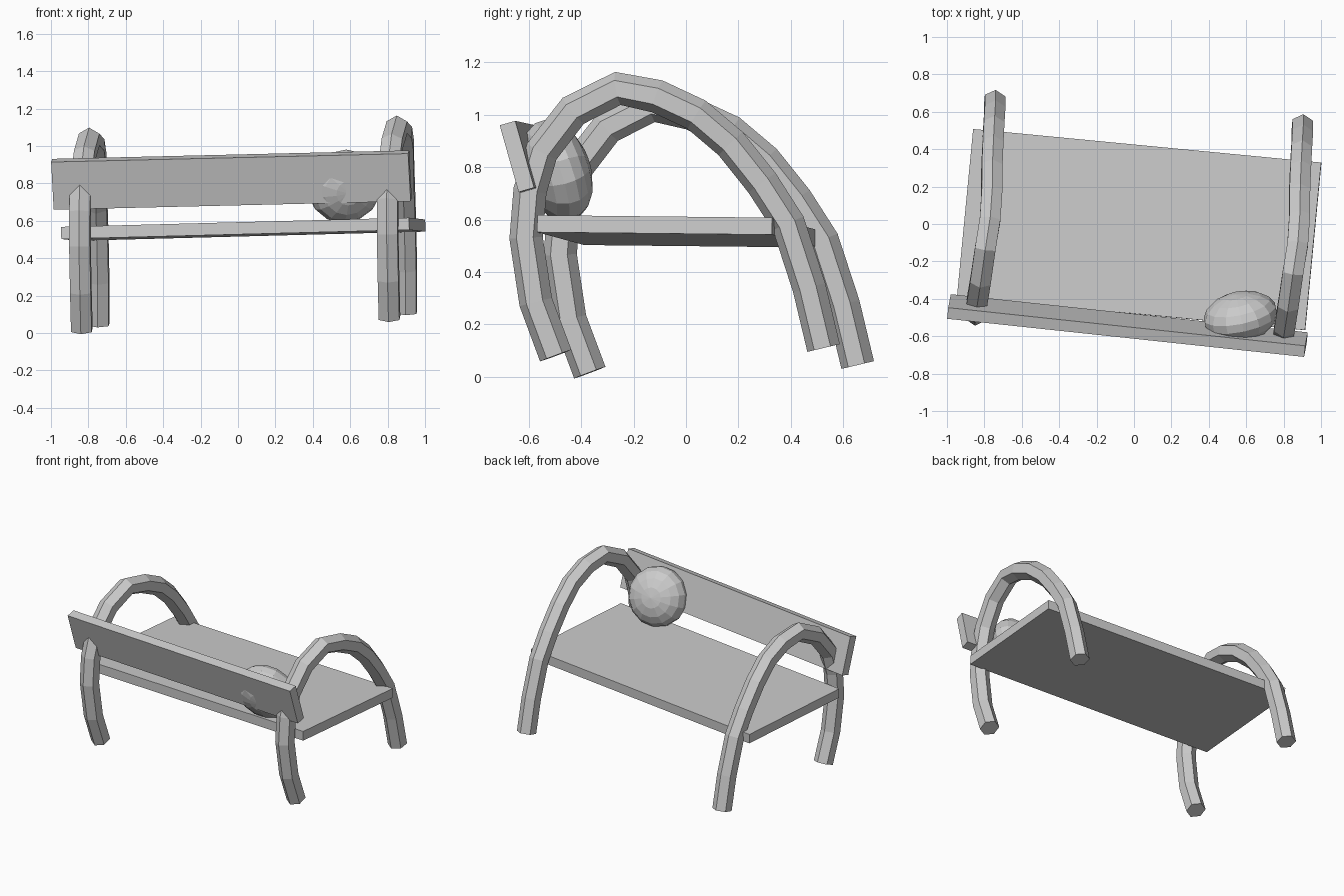
import bpy, bmesh
from math import radians, cos, sin, pi
from mathutils import Vector

if "Cube" in bpy.data.objects:
    bpy.data.objects.remove(bpy.data.objects["Cube"])


def add_object(name, bm):
    bmesh.ops.recalc_face_normals(bm, faces=bm.faces)
    mesh = bpy.data.meshes.new(name)
    bm.to_mesh(mesh)
    bm.free()
    obj = bpy.data.objects.new(name, mesh)
    bpy.context.collection.objects.link(obj)
    return obj


def place(obj, loc, rot):
    obj.location = loc
    obj.rotation_euler = [radians(a) for a in rot]


def plank(name, size, loc, rot):
    bm = bmesh.new()
    bmesh.ops.create_cube(bm, size=1)
    bmesh.ops.scale(bm, vec=size, verts=bm.verts)
    place(add_object(name, bm), loc, rot)


def tube(name, path, radius, offset, sides=6):
    pts = [Vector(p) + Vector(offset) for p in path]
    bm = bmesh.new()
    rings = []
    for i, p in enumerate(pts):
        before, after = pts[max(i - 1, 0)], pts[min(i + 1, len(pts) - 1)]
        t = (after - before).normalized()
        s = Vector((1, -0.09, 0))
        s = (s - t * s.dot(t)).normalized()
        n = t.cross(s)
        rings.append([bm.verts.new(p + radius * (n * cos(a) + s * sin(a)))
                      for a in (2 * pi * k / sides for k in range(sides))])
    for r0, r1 in zip(rings, rings[1:]):
        for k in range(sides):
            j = (k + 1) % sides
            bm.faces.new((r0[k], r0[j], r1[j], r1[k]))
    bm.faces.new(rings[0])
    bm.faces.new(rings[-1])
    add_object(name, bm)


# Arched side frames: legs and armrest in one bent bar
arch = [(.81, -.497, .081), (.805, -.573, .285), (.80, -.61, .53),
        (.80, -.595, .71), (.805, -.55, .86), (.825, -.43, 1.015),
        (.85, -.26, 1.10), (.875, -.11, 1.07), (.885, .04, 1.0),
        (.885, .17, .89), (.89, .29, .74), (.895, .39, .585),
        (.90, .47, .34), (.90, .525, .11)]
tube("right_arch", arch, .064, (0, 0, 0))
tube("left_arch", arch, .064, (-1.645, .13, -.065))

# Seat board and leaning backrest board
plank("seat", (1.87, .90, .065), (.028, -.03, .555), (-.6, -1.5, -5.5))
plank("backrest", (1.92, .062, .265), (-.035, -.543, .818), (16, -1.35, -6.1))

# Round cushion propped against the backrest
bm = bmesh.new()
bmesh.ops.create_uvsphere(bm, u_segments=14, v_segments=9, radius=1)
bmesh.ops.scale(bm, vec=(.202, .202, .128), verts=bm.verts)
place(add_object("cushion", bm), (.57, -.495, .785), (108, 0, 12))
